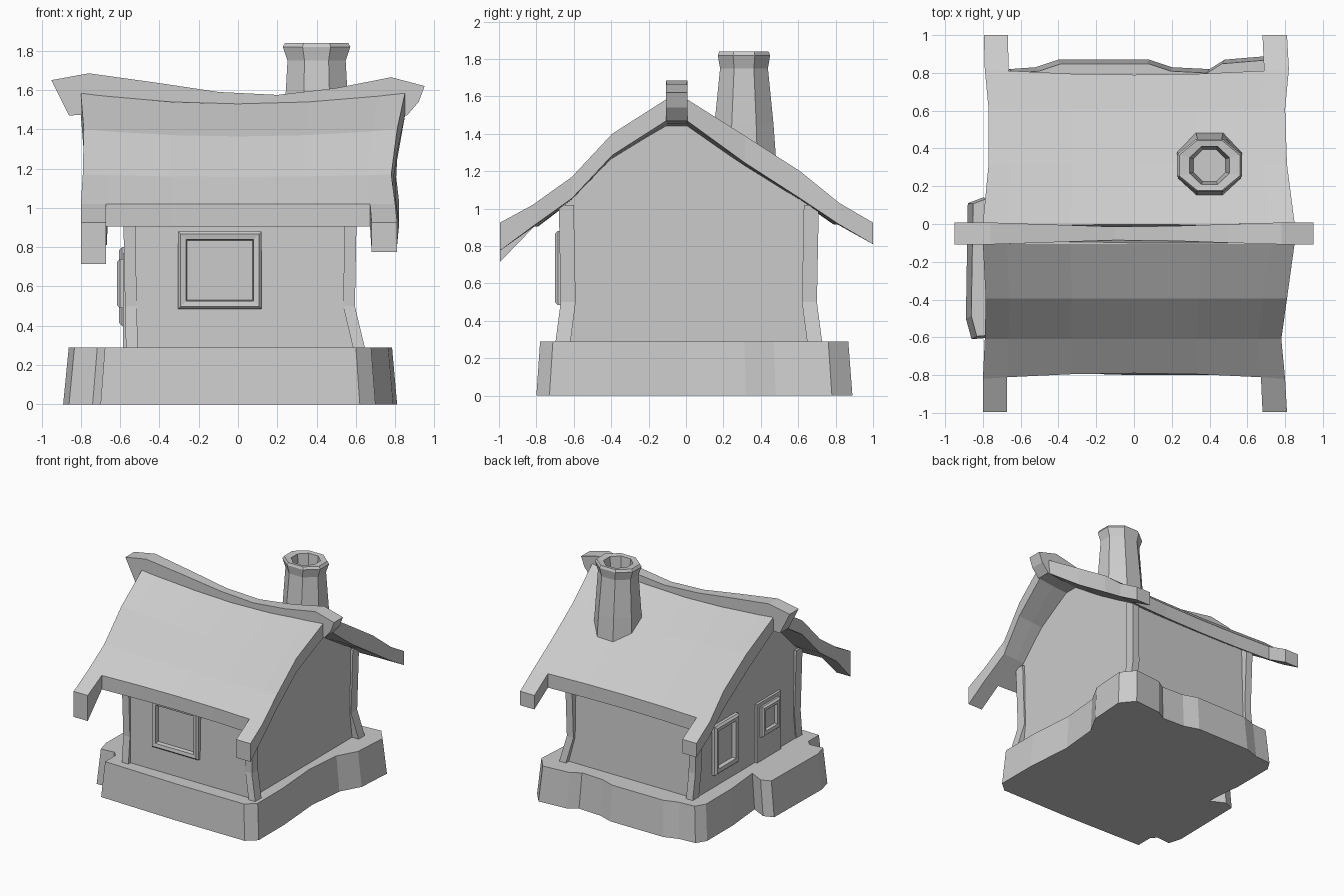
import bpy, bmesh, math

if "Cube" in bpy.data.objects:
    bpy.data.objects.remove(bpy.data.objects["Cube"])


def finish(name, bm, rot_z=0.0):
    bmesh.ops.recalc_face_normals(bm, faces=bm.faces)
    me = bpy.data.meshes.new(name)
    bm.to_mesh(me)
    bm.free()
    ob = bpy.data.objects.new(name, me)
    ob.rotation_euler.z = rot_z
    bpy.context.collection.objects.link(ob)
    return ob


def loft(name, loops, rot_z=0.0, cap_start=True, cap_end=True):
    """Bridge equal-length loops of 3D points, capping the ends."""
    bm = bmesh.new()
    rings = [[bm.verts.new(p) for p in loop] for loop in loops]
    n = len(rings[0])
    for a, b in zip(rings, rings[1:]):
        for i in range(n):
            j = (i + 1) % n
            bm.faces.new((a[i], a[j], b[j], b[i]))
    if cap_start:
        bm.faces.new(rings[0][::-1])
    if cap_end:
        bm.faces.new(rings[-1])
    return finish(name, bm, rot_z)


def rect(x0, x1, y0, y1, z):
    return [(x0, y0, z), (x1, y0, z), (x1, y1, z), (x0, y1, z)]


# Stone base with door step on the left and a lump at the back right
foot = [(-.70, -.78), (0, -.80), (.62, -.80), (.70, -.73), (.70, -.40), (.67, 0),
        (.70, .32), (.79, .48), (.81, .78), (.72, .89), (.48, .87), (.40, .82),
        (.20, .83), (.08, .87), (-.40, .87), (-.52, .83), (-.66, .82), (-.71, .74),
        (-.71, .40), (-.68, .08), (-.80, .14), (-.88, .11), (-.89, -.50),
        (-.86, -.61), (-.74, -.60), (-.70, -.64)]
loft("base", [[(x, y, 0) for x, y in foot],
              [(x * .968, y * .975, .29) for x, y in foot]])

# Walls with gable ends
gable = [(-.67, .25), (-.65, 1.03), (-.395, 1.29), (-.10, 1.48), (0, 1.48),
         (.315, 1.26), (.65, 1.03), (.69, .25)]
loft("walls", [[(x, y, z) for y, z in gable] for x in (-.565, .585)])

# Leaning corner posts
for name, sx, sy in (("front_left_post", -1, -1), ("front_right_post", 1, -1),
                     ("back_left_post", -1, 1), ("back_right_post", 1, 1)):
    low, high = (.57, .585) if sx < 0 else (.65, .605)
    yo = .70 if sy < 0 else .73
    loops = []
    for xo, yy, z in ((low, yo, .27), (high - .01, yo - .03, .50), (high, yo - .02, 1.02)):
        loops.append(rect(sx * (xo - .06), sx * xo, sy * (yy - .08), sy * yy, z))
    loft(name, loops)

# Sagging roof: (y, z, left half width, right half width)
rows = [(-.995, .925, .80, .81), (-.82, 1.02, .80, .80), (-.61, 1.17, .79, .78),
        (-.395, 1.40, .785, .81), (-.105, 1.585, .80, .85), (.005, 1.585, .80, .85),
        (.315, 1.39, .77, .81), (.61, 1.20, .77, .80), (.82, 1.03, .79, .82),
        (1.0, .925, .795, .81)]
cols = [-1, -.84, -.42, 0, .42, .84, 1]
bm = bmesh.new()
grid = []
for y, z, left, right in rows:
    line = []
    for t in cols:
        x = t * (left if t < 0 else right)
        sag = .055 * (1 - t * t) * max(0, z - 1.05) / .53
        inset = .03 * (1 - t * t) if .8 < abs(y) < .9 else 0
        line.append(bm.verts.new((x, y - math.copysign(inset, y), z - sag)))
    grid.append(line)
for r in range(len(rows) - 1):
    for c in range(len(cols) - 1):
        # only the outer columns run out into the eave tips
        if r in (0, len(rows) - 2) and 0 < c < len(cols) - 2:
            continue
        bm.faces.new((grid[r][c], grid[r][c + 1], grid[r + 1][c + 1], grid[r + 1][c]))
bmesh.ops.delete(bm, geom=[v for v in bm.verts if not v.link_faces], context='VERTS')
low = bmesh.ops.extrude_face_region(bm, geom=bm.faces[:])["geom"]
for v in low:
    if isinstance(v, bmesh.types.BMVert):
        drop = .115
        if v.co.y < -.9:
            drop = .21 if v.co.x < 0 else .15
        elif .2 < v.co.y < .7:
            drop = .145
        v.co.z -= drop
finish("roof", bm)

# Bowed ridge beam with upturned ends
ridge = [(-.95, 1.65), (-.76, 1.685), (-.40, 1.635), (-.10, 1.59), (.20, 1.575),
         (.50, 1.61), (.78, 1.665), (.95, 1.62), (.92, 1.54), (.86, 1.47),
         (.70, 1.48), (0, 1.45), (-.70, 1.48), (-.86, 1.47)]


def ridge_y(x, side):
    half = .032 + .026 * min(1, abs(x) / .75)
    return -.05 + side * half


loft("ridge_beam", [[(x, ridge_y(x, s), z) for x, z in ridge] for s in (-1, 1)])

# Hollow eight-sided chimney: (z, x radius, y radius)
rings = [(1.15, .18, .18), (1.45, .165, .158), (1.75, .148, .128), (1.82, .172, .140),
         (1.84, .160, .132), (1.835, .105, .100), (1.66, .085, .085)]
loops = []
for z, rx, ry in rings:
    loops.append([(.40 + rx * math.cos(k * math.pi / 4 + .3927) / .924,
                   .31 + ry * math.sin(k * math.pi / 4 + .3927) / .924, z)
                  for k in range(8)])
loft("chimney", loops)


def window(name, x0, x1, z0, z1, wall, border, rot=0.0):
    """Bevelled frame with a recessed pane, facing local -y."""
    def ring(i, y):
        return [(x0 + i, y, z0 + i), (x1 - i, y, z0 + i),
                (x1 - i, y, z1 - i), (x0 + i, y, z1 - i)]
    loft(name, [ring(0, wall + .02), ring(0, wall - .025), ring(border * .3, wall - .04),
                ring(border * .9, wall - .035), ring(border, wall - .003)], rot)


# Front window, left window, door and the small window in it
window("front_window", -.305, .12, .485, .88, -.66, .045)
left = -math.pi / 2
window("left_window", -.47, -.16, .40, .80, -.565, .05, left)
window("door_window", .13, .36, .49, .74, -.575, .045, left)
loft("door", [[(x, y, z) for x, z in ((.09, .27), (.40, .27), (.40, .77), (.09, .77))]
              for y in (-.55, -.585)], left)
